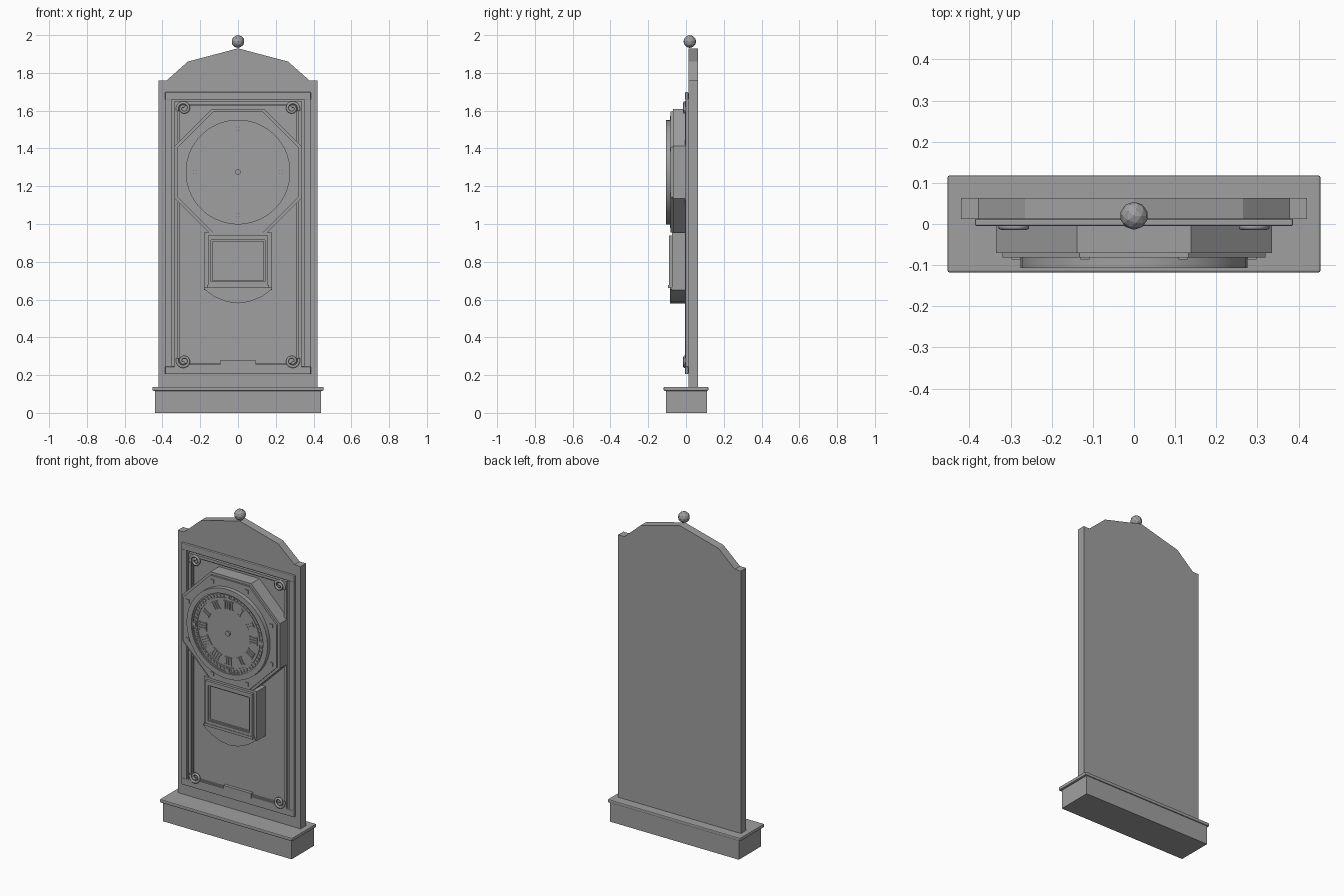
import bpy, bmesh
from math import sin, cos, pi, tau

cube = bpy.data.objects.get("Cube")
if cube:
    bpy.data.objects.remove(cube, do_unlink=True)

grey = bpy.data.materials.new("plain grey")
grey.use_nodes = True
grey.diffuse_color = (0.35, 0.35, 0.35, 1)
grey.node_tree.nodes["Principled BSDF"].inputs["Base Color"].default_value = (0.35, 0.35, 0.35, 1)

DIAL_Z = 1.275
BOARD = 0.012  # front plane of the back board


def finish(name, bm):
    bmesh.ops.recalc_face_normals(bm, faces=bm.faces)
    mesh = bpy.data.meshes.new(name)
    bm.to_mesh(mesh)
    bm.free()
    mesh.materials.append(grey)
    obj = bpy.data.objects.new(name, mesh)
    bpy.context.collection.objects.link(obj)
    return obj


def add_prism(bm, outline, y0, y1):
    """Extrude an (x, z) outline from y0 to y1."""
    front = [bm.verts.new((x, y0, z)) for x, z in outline]
    back = [bm.verts.new((x, y1, z)) for x, z in outline]
    bm.faces.new(front)
    bm.faces.new(back[::-1])
    for i in range(len(front)):
        j = (i + 1) % len(front)
        bm.faces.new((front[i], back[i], back[j], front[j]))


def prism(name, outline, y0, y1):
    bm = bmesh.new()
    add_prism(bm, outline, y0, y1)
    return finish(name, bm)


def rect(x0, x1, z0, z1):
    return [(x0, z0), (x1, z0), (x1, z1), (x0, z1)]


def bevel(obj, width):
    mod = obj.modifiers.new("rounded edges", 'BEVEL')
    mod.width = width
    mod.segments = 2


def circle(r, sides, x=0, z=DIAL_Z):
    return [(x + r * cos(tau * (i + 0.5) / sides), z + r * sin(tau * (i + 0.5) / sides))
            for i in range(sides)]


def band(name, outer, inner, y0, y1):
    """Hollow frame between two matching outlines."""
    bm = bmesh.new()
    loops = [[bm.verts.new((x, y, z)) for x, z in pts]
             for pts, y in ((outer, y0), (outer, y1), (inner, y1), (inner, y0))]
    n = len(outer)
    for k in range(4):
        a, b = loops[k], loops[(k + 1) % 4]
        for i in range(n):
            j = (i + 1) % n
            bm.faces.new((a[i], a[j], b[j], b[i]))
    return finish(name, bm)


def mirrored(half):
    """Complete a left half outline that ends on the centre line."""
    return half + [(-x, z) for x, z in half[-2::-1]]


# Plinth
prism("plinth", rect(-0.44, 0.44, 0, 0.12), -0.105, 0.112)
bevel(prism("plinth_cap", rect(-0.453, 0.453, 0.117, 0.138), -0.118, 0.118), 0.005)

# Back board, pediment and finial
prism("back_board", rect(-0.42, 0.42, 0.137, 1.76), BOARD, 0.063)
prism("pediment", mirrored([(-0.378, 1.76), (-0.265, 1.86), (0, 1.93)]), BOARD, 0.063)
bm = bmesh.new()
bmesh.ops.create_icosphere(bm, subdivisions=2, radius=0.034)
bmesh.ops.translate(bm, verts=bm.verts, vec=(0, 0.02, 1.966))
finish("finial", bm)

# Raised border on the board
for name, z0, z1 in (("bottom_rail", 0.205, 0.245), ("top_rail", 1.658, 1.698)):
    bevel(prism(name, rect(-0.386, 0.386, z0, z1), -0.005, BOARD), 0.004)
for side, s in (("left", 1), ("right", -1)):
    x0, x1 = sorted((s * 0.35, s * 0.386))
    prism(side + "_stile", rect(x0, x1, 0.245, 1.658), -0.003, BOARD)
band("outer_moulding", rect(-0.335, 0.335, 0.24, 1.65),
     rect(-0.318, 0.318, 0.257, 1.633), -0.005, BOARD)
band("inner_moulding", rect(-0.318, 0.318, 0.257, 1.633),
     rect(-0.311, 0.311, 0.264, 1.626), 0.003, BOARD)
prism("bottom_plate", rect(-0.095, 0.095, 0.246, 0.277), -0.007, BOARD)

# Corner scrolls
for sx in (-1, 1):
    for sz, z in ((-1, 0.275), (1, 1.612)):
        curve = bpy.data.curves.new("corner_scroll", 'CURVE')
        curve.dimensions = '3D'
        curve.bevel_depth = 0.008
        curve.bevel_resolution = 1
        curve.use_fill_caps = True
        curve.materials.append(grey)
        line = curve.splines.new('POLY')
        count = 25
        line.points.add(count - 1)
        for i, p in enumerate(line.points):
            t = i / (count - 1)
            a = -0.4 + t * 2.8 * pi
            r = 0.036 - 0.026 * t
            p.co = (sx * (0.287 + r * cos(a)), -0.007, z + sz * r * sin(a), 1)
        scroll = bpy.data.objects.new("corner_scroll", curve)
        bpy.context.collection.objects.link(scroll)

# Octagonal clock case
scale = 1 / cos(pi / 8)
prism("clock_case", circle(0.335 * scale, 8), -0.07, BOARD)
prism("case_face", circle(0.32 * scale, 8), -0.081, -0.07)
bm = bmesh.new()
for x, z in circle(0.31, 8):
    add_prism(bm, rect(x - 0.011, x + 0.011, z - 0.011, z + 0.011), -0.086, -0.08)
finish("case_studs", bm)

# Bezel and dial
band("bezel", circle(0.277, 48), circle(0.245, 48), -0.107, -0.081)
prism("dial", circle(0.246, 48), -0.093, -0.08)
band("track_outer_ring", circle(0.245, 48), circle(0.238, 48), -0.1, -0.092)
band("track_inner_ring", circle(0.217, 48), circle(0.21, 48), -0.098, -0.092)
bm = bmesh.new()
for x, z in circle(0.2275, 60):
    add_prism(bm, circle(0.0085, 8, x, z), -0.099, -0.092)
finish("minute_beads", bm)
bm = bmesh.new()
for h in range(4):
    a = h * pi / 2
    add_prism(bm, circle(0.014, 4, 0.2275 * sin(a), DIAL_Z + 0.2275 * cos(a)), -0.102, -0.092)
finish("quarter_markers", bm)

# Hour markers: bundles of raised bars with end strips
bm = bmesh.new()


def hour_bar(angle, x0, x1, r0, r1, front):
    c, s = cos(angle), sin(angle)
    pts = [(x * c + r * s, DIAL_Z - x * s + r * c) for x, r in rect(x0, x1, r0, r1)]
    add_prism(bm, pts, front, -0.092)


for hour, bars in enumerate((4, 1, 2, 3, 3, 2, 3, 4, 4, 3, 2, 3)):
    angle = hour * tau / 12
    for k in range(bars):
        x = (k - (bars - 1) / 2) * 0.0155
        hour_bar(angle, x - 0.005, x + 0.005, 0.148, 0.196, -0.099)
    half = bars * 0.00775 + 0.002
    for r in (0.146, 0.193):
        hour_bar(angle, -half, half, r, r + 0.005, -0.098)
finish("hour_markers", bm)
prism("dial_hub", circle(0.015, 16), -0.104, -0.09)

# Pendulum box below the case
prism("pendulum_box", rect(-0.18, 0.18, 0.65, 0.955), -0.074, BOARD)
prism("box_apron", mirrored([(-0.18, 0.665), (-0.18, 0.655), (-0.125, 0.615),
                             (-0.06, 0.588), (0, 0.58)]), -0.085, BOARD)
band("window_frame", rect(-0.16, 0.16, 0.665, 0.94),
     rect(-0.142, 0.142, 0.695, 0.915), -0.091, -0.073)
band("window_bead", rect(-0.142, 0.142, 0.695, 0.915),
     rect(-0.135, 0.135, 0.702, 0.908), -0.083, -0.073)
prism("window_sill", rect(-0.165, 0.165, 0.662, 0.678), -0.094, -0.073)

for obj in bpy.context.scene.objects:
    obj.select_set(False)
for name in ("bezel", "dial", "track_outer_ring", "track_inner_ring", "dial_hub"):
    obj = bpy.data.objects[name]
    obj.select_set(True)
    bpy.context.view_layer.objects.active = obj
bpy.ops.object.shade_smooth_by_angle()
